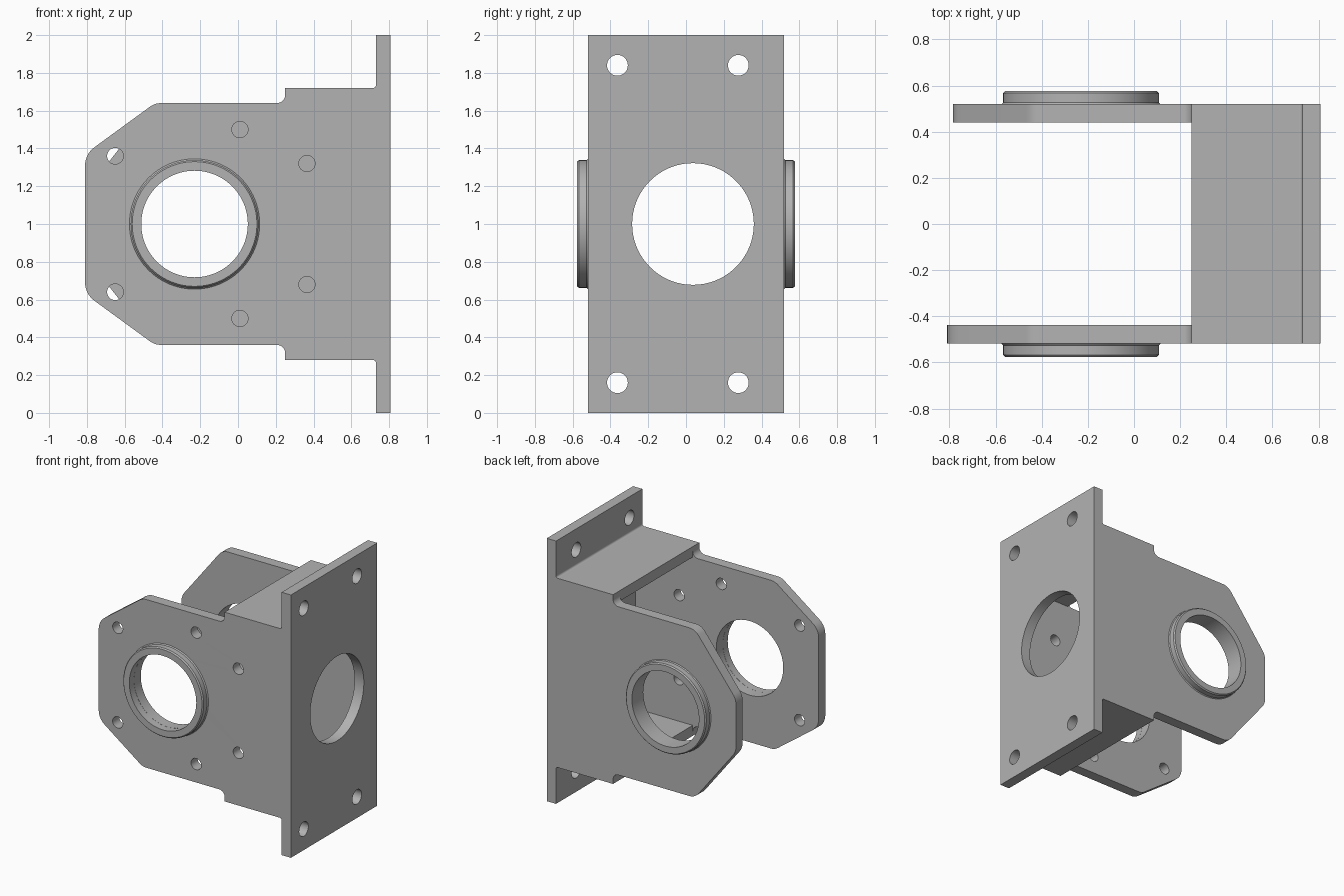
import bpy, bmesh, math
from mathutils import Matrix, Vector

if "Cube" in bpy.data.objects:
    bpy.data.objects.remove(bpy.data.objects["Cube"], do_unlink=True)

grey = bpy.data.materials.new("machined grey")
grey.use_nodes = True
colour = (0.45, 0.45, 0.45, 1)
grey.diffuse_color = colour
grey.node_tree.nodes["Principled BSDF"].inputs["Base Color"].default_value = colour

# Frames that stand a flat profile upright
FACING_FRONT = Matrix(((1, 0, 0, 0), (0, 0, 1, 0), (0, 1, 0, 0), (0, 0, 0, 1)))
FACING_SIDE = Matrix(((0, 0, 1, 0), (1, 0, 0, 0), (0, 1, 0, 0), (0, 0, 0, 1)))


def circle(u, v, r, n=64):
    return [(u + r * math.cos(math.tau * i / n), v + r * math.sin(math.tau * i / n))
            for i in range(n)]


def rounded(corners, steps=8):
    """Outline from (u, v, radius) corners, each replaced by a tangent arc."""
    out = []
    for i, (u, v, r) in enumerate(corners):
        p = Vector((u, v))
        if not r:
            out.append(tuple(p))
            continue
        a = (Vector(corners[i - 1][:2]) - p).normalized()
        b = (Vector(corners[(i + 1) % len(corners)][:2]) - p).normalized()
        half = a.angle(b) / 2
        centre = p + (a + b).normalized() * r / math.sin(half)
        start = p + a * r / math.tan(half) - centre
        end = p + b * r / math.tan(half) - centre
        for k in range(steps + 1):
            t = k / steps
            sweep = math.pi - 2 * half
            d = (start * math.sin((1 - t) * sweep) + end * math.sin(t * sweep)) / math.sin(sweep)
            out.append(tuple(centre + d))
    return out


def finish(name, bm):
    bmesh.ops.remove_doubles(bm, verts=bm.verts, dist=0.0002)
    bmesh.ops.recalc_face_normals(bm, faces=bm.faces)
    mesh = bpy.data.meshes.new(name)
    bm.to_mesh(mesh)
    bm.free()
    mesh.materials.clear()
    mesh.materials.append(grey)
    obj = bpy.data.objects.new(name, mesh)
    bpy.context.collection.objects.link(obj)
    bpy.ops.object.select_all(action="DESELECT")
    obj.select_set(True)
    bpy.context.view_layer.objects.active = obj
    bpy.ops.object.shade_smooth_by_angle(angle=math.radians(25))
    return obj


def plate(name, loops, frame, low, high):
    """Flat plate from an outline and hole loops, between two offsets."""
    curve = bpy.data.curves.new(name + " profile", "CURVE")
    curve.dimensions = "2D"
    curve.fill_mode = "BOTH"
    curve.extrude = (high - low) / 2
    for loop in loops:
        spline = curve.splines.new("POLY")
        spline.points.add(len(loop) - 1)
        for point, (u, v) in zip(spline.points, loop):
            point.co = (u, v, 0, 1)
        spline.use_cyclic_u = True
    temp = bpy.data.objects.new(name + " profile", curve)
    bpy.context.collection.objects.link(temp)
    graph = bpy.context.evaluated_depsgraph_get()
    mesh = bpy.data.meshes.new_from_object(temp.evaluated_get(graph))
    bm = bmesh.new()
    bm.from_mesh(mesh)
    bpy.data.objects.remove(temp, do_unlink=True)
    bpy.data.curves.remove(curve)
    bpy.data.meshes.remove(mesh)
    bm.transform(frame @ Matrix.Translation((0, 0, (low + high) / 2)))
    return finish(name, bm)


def wall_outline(tip, shoulder):
    """Side wall: chamfered nose, stepped top, mirrored about z = 1."""
    upper = [(0.73, 0.72, 0), (0.25, 0.72, 0), (0.25, 0.64, 0.045),
             (-0.44, 0.64, 0.1), (tip, shoulder, 0.12)]
    lower = [(u, -v, r) for u, v, r in reversed(upper)]
    return rounded([(u, v + 1, r) for u, v, r in upper + lower])


BORE_X, BORE_R = -0.23, 0.282
bore = circle(BORE_X, 1, BORE_R, 96)

# Side walls: only the front one carries screw holes
screw_holes = [circle(u, 1 + s * v, 0.043, 32) for s in (1, -1)
               for u, v in ((-0.65, 0.36), (0.01, 0.5), (0.365, 0.32))]
plate("front_wall", [wall_outline(-0.81, 0.37), bore] + screw_holes,
      FACING_FRONT, -0.518, -0.438)
plate("back_wall", [wall_outline(-0.785, 0.2), bore], FACING_FRONT, 0.44, 0.52)

# Mounting plate with a central opening and four bolt holes
flange = [(-0.518, 0), (0.52, 0), (0.52, 2), (-0.518, 2)]
bolts = [circle(y, z, 0.055, 32) for y in (-0.363, 0.277) for z in (0.16, 1.84)]
plate("mounting_plate", [flange, circle(0.037, 1, 0.322, 96)] + bolts,
      FACING_SIDE, 0.73, 0.808)

# Bridges joining the walls, with a small fillet at the mounting plate
for name, s in (("top_bridge", 1), ("bottom_bridge", -1)):
    section = [(0.25, 0.64, 0), (0.73, 0.64, 0), (0.73, 0.735, 0),
               (0.73, 0.72, 0.015), (0.25, 0.72, 0)]
    section.pop(2)
    plate(name, [rounded([(u, 1 + s * v, 0) for u, v, r in section])],
          FACING_FRONT, -0.438, 0.44)
    fillet = [(0.73, 0.72)] + [(0.715 + 0.015 * math.sin(a), 0.735 - 0.015 * math.cos(a))
                               for a in (i * math.pi / 12 for i in range(7))]
    plate(name + "_fillet", [[(u, 1 + s * v) for u, v in fillet]],
          FACING_FRONT, -0.518, 0.52)

# Bearing collars, lathed around the bore axis
collar = [(BORE_R, 0), (0.345, 0), (0.338, 0.008), (0.338, 0.048),
          (0.33, 0.057), (BORE_R, 0.057)]
for name, s in (("front_collar", -1), ("back_collar", 1)):
    bm = bmesh.new()
    ring = [bm.verts.new((BORE_X + r, s * (0.519 + d), 1)) for r, d in collar]
    edges = [bm.edges.new((ring[i - 1], ring[i])) for i in range(len(ring))]
    bmesh.ops.spin(bm, geom=ring + edges, cent=(BORE_X, 0, 1), axis=(0, 1, 0),
                   angle=math.tau, steps=96, use_merge=True)
    finish(name, bm)
